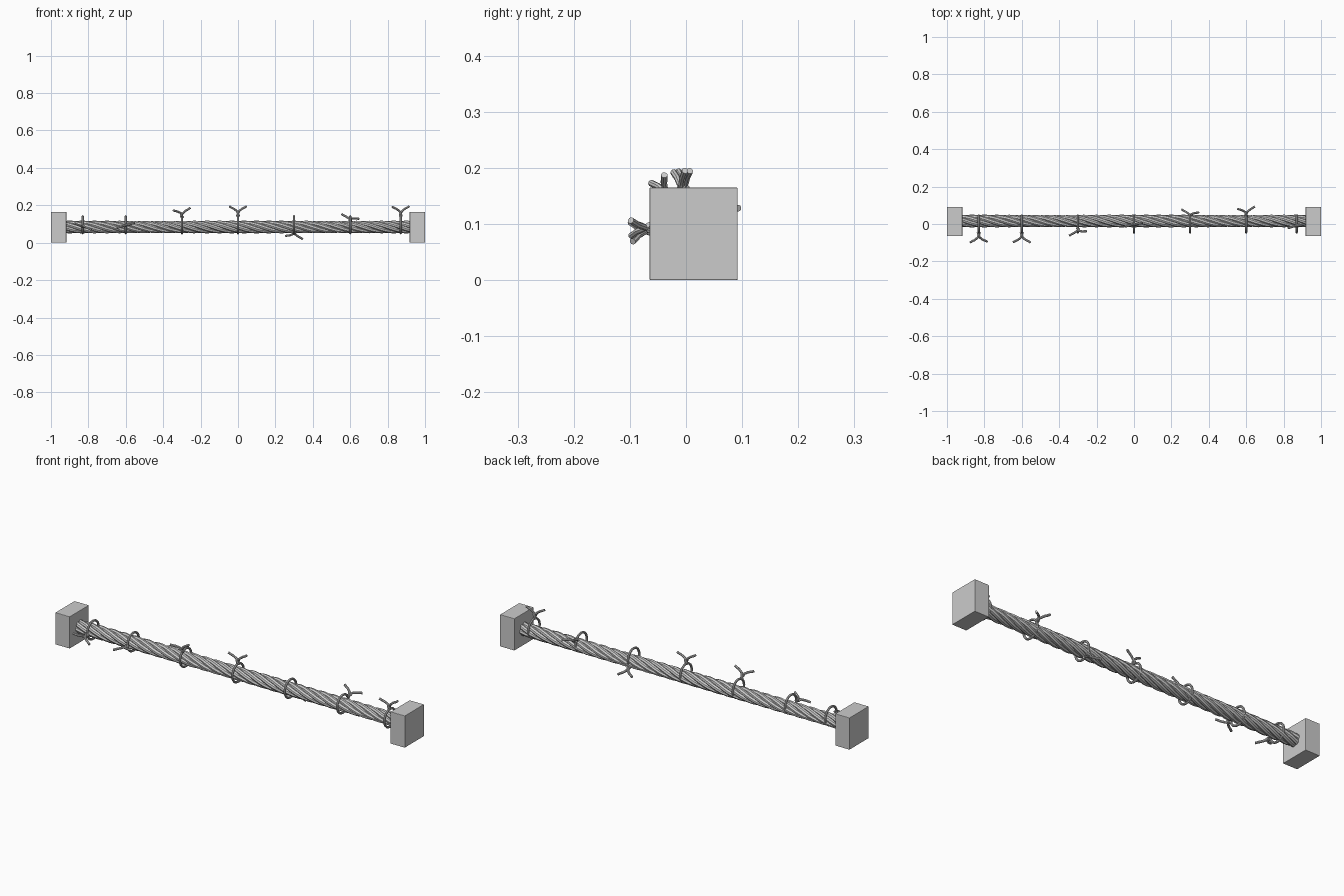
import bpy
from math import sin, cos, pi, radians

if "Cube" in bpy.data.objects:
    bpy.data.objects.remove(bpy.data.objects["Cube"])

CY, CZ = 0.016, 0.084      # rope axis
RY, RZ = 0.0, 0.096        # tie ring centre (rings hang slack on the rope)


def tube(name, paths, radius, res=2, cyclic=False):
    """Round wires swept along one or more paths, turned into a mesh."""
    cu = bpy.data.curves.new(name, 'CURVE')
    cu.dimensions = '3D'
    cu.bevel_depth = radius
    cu.bevel_resolution = res
    cu.use_fill_caps = True
    for pts in paths:
        sp = cu.splines.new('POLY')
        sp.points.add(len(pts) - 1)
        for p, co in zip(sp.points, pts):
            p.co = (*co, 1)
        sp.use_cyclic_u = cyclic
    ob = bpy.data.objects.new(name, cu)
    bpy.context.collection.objects.link(ob)
    bpy.ops.object.select_all(action='DESELECT')
    ob.select_set(True)
    bpy.context.view_layer.objects.active = ob
    bpy.ops.object.convert(target='MESH')
    bpy.ops.object.shade_smooth_by_angle(angle=radians(40))
    return bpy.context.object


# End blocks
for side, x in (("left", -0.959), ("right", 0.959)):
    bpy.ops.mesh.primitive_cube_add(size=1, location=(x, 0.0135, 0.0825))
    block = bpy.context.object
    block.name = side + "_end_block"
    block.scale = (0.082, 0.157, 0.165)
    bpy.ops.object.transform_apply(location=False, rotation=False, scale=True)
    bev = block.modifiers.new("Bevel", 'BEVEL')
    bev.width = 0.002
    bev.segments = 2

# Twisted rope: six strands round a straight core
STRANDS, PITCH, N = 6, 0.4, 110
strands = []
for s in range(STRANDS):
    pts = []
    for i in range(N + 1):
        x = -0.94 + 1.88 * i / N
        a = 2 * pi * (x / PITCH + s / STRANDS)
        pts.append((x, CY + 0.0215 * cos(a), CZ + 0.0215 * sin(a)))
    strands.append(pts)
tube("rope_strands", strands, 0.0125)
tube("rope_core", [[(-0.94, CY, CZ), (0.94, CY, CZ)]], 0.014)

# Wire ties: x position, direction of the knot, skew of its two ends (degrees)
TIES = [(-0.83, 186, 10), (-0.6, 182, -8), (-0.3, 121, -8), (0.0, 92, -6),
        (0.3, -44, -7), (0.6, 27, -8), (0.87, 97, -6)]
# Free end profile: sideways reach, distance from ring centre
END = [(0.012, 0.078), (0.024, 0.087), (0.035, 0.092), (0.046, 0.099)]


def polar(x, r, deg):
    a = radians(deg)
    return (x, RY + r * cos(a), RZ + r * sin(a))


for n, (x, ang, skew) in enumerate(TIES, 1):
    ring = [polar(x, 0.046, ang + i * 360 / 32) for i in range(32)]
    tube(f"tie_ring_{n}", [ring], 0.0058, cyclic=True)
    ends = []
    for s in (-1, 1):
        # twisted stem, then one end of the Y
        pts = []
        for i in range(7):
            t = i / 6
            w = pi * (t + 0.5)
            d = ang + s * 5 * cos(w + pi / 2 - pi / 2)
            pts.append(polar(x + s * 0.005 * -sin(w), 0.046 + 0.026 * t, d))
        for i, (dx, r) in enumerate(END):
            pts.append(polar(x + s * dx, r, ang + s * skew * (i + 1) / 4))
        ends.append(pts)
    tube(f"tie_ends_{n}", ends, 0.006)
